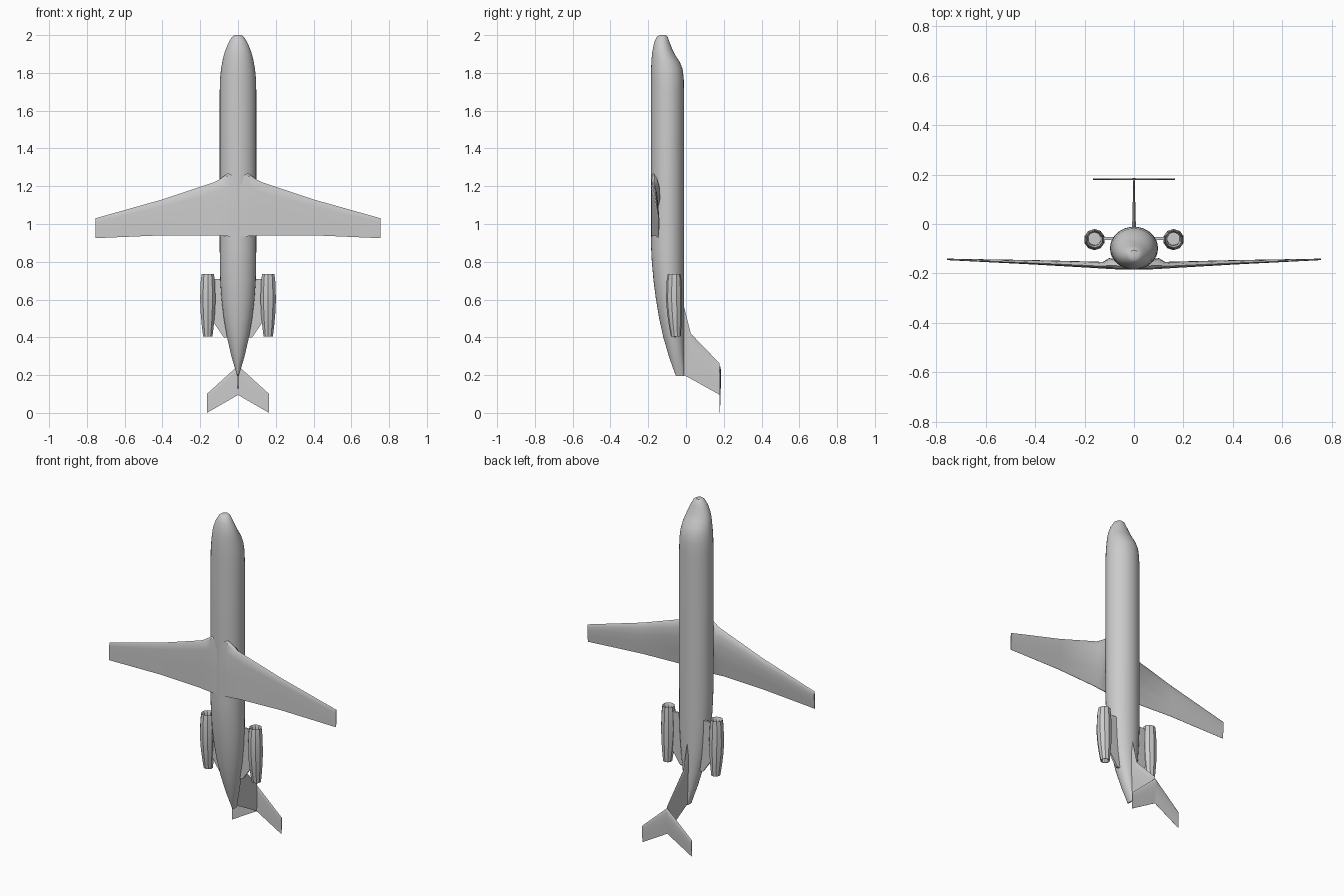
import bpy, bmesh, math
from mathutils import Vector

if "Cube" in bpy.data.objects:
    bpy.data.objects.remove(bpy.data.objects["Cube"])

grey = bpy.data.materials.new("light_grey")
grey.diffuse_color = (0.6, 0.6, 0.6, 1)
grey.use_nodes = True
grey.node_tree.nodes["Principled BSDF"].inputs["Base Color"].default_value = grey.diffuse_color


def loft(name, rings, angle=30, mirror=False, caps=True):
    """Skin a list of equal-length point rings and cap both ends."""
    bm = bmesh.new()
    rows = [[bm.verts.new(p) for p in r] for r in rings]
    n = len(rows[0])
    for a, b in zip(rows, rows[1:]):
        for i in range(n):
            j = (i + 1) % n
            bm.faces.new((a[i], a[j], b[j], b[i]))
    if caps:
        bm.faces.new(rows[0])
        bm.faces.new(rows[-1])
    if mirror:
        g = bmesh.ops.duplicate(bm, geom=bm.verts[:] + bm.edges[:] + bm.faces[:])
        for v in g["geom"]:
            if isinstance(v, bmesh.types.BMVert):
                v.co.x *= -1
    bmesh.ops.remove_doubles(bm, verts=bm.verts[:], dist=1e-6)
    bmesh.ops.recalc_face_normals(bm, faces=bm.faces[:])
    me = bpy.data.meshes.new(name)
    bm.to_mesh(me)
    bm.free()
    me.materials.append(grey)
    ob = bpy.data.objects.new(name, me)
    bpy.context.collection.objects.link(ob)
    bpy.ops.object.select_all(action="DESELECT")
    ob.select_set(True)
    bpy.context.view_layer.objects.active = ob
    bpy.ops.object.shade_smooth_by_angle(angle=math.radians(angle))
    return ob


def ellipse(cx, cy, z, rx, ry, n, turn=0.0):
    return [(cx + rx * math.cos(turn + 2 * math.pi * i / n),
             cy + ry * math.sin(turn + 2 * math.pi * i / n), z) for i in range(n)]


# Fuselage: z, half width, belly y, back y
stations = [
    (2.0, .018, -.142, -.106), (1.99, .032, -.155, -.097), (1.96, .050, -.169, -.086),
    (1.92, .067, -.177, -.070), (1.89, .076, -.181, -.054), (1.86, .083, -.183, -.034),
    (1.82, .090, -.185, -.018), (1.77, .095, -.185, -.012), (1.70, .097, -.185, -.011),
    (0.88, .097, -.185, -.011), (0.80, .096, -.181, -.011), (0.70, .094, -.172, -.011),
    (0.60, .087, -.159, -.011), (0.50, .075, -.142, -.011), (0.40, .058, -.120, -.011),
    (0.30, .035, -.091, -.011), (0.24, .017, -.070, -.011), (0.195, .004, -.053, -.011)]
loft("fuselage", [ellipse(0, (a + b) / 2, z, w, (b - a) / 2, 32) for z, w, a, b in stations], 40)

# Wing: aerofoil ring (chord fraction, height fraction) swept outward with dihedral
foil = [(0, .35), (.04, .7), (.15, .95), (.35, 1), (.65, .6), (1, .1),
        (1, 0), (.6, 0), (.2, 0), (.04, .1)]


def foil_ring(x, lead, trail, bottom, thick):
    return [(x, bottom + h * thick, lead + (trail - lead) * c) for c, h in foil]


wing = [(0.05, 1.27, .935, -.184, .040), (.10, 1.235, .938, -.182, .044),
        (.125, 1.222, .940, -.180, .027), (.40, 1.13, .940, -.164, .018),
        (.755, 1.03, .925, -.146, .006)]
loft("wings", [foil_ring(*s) for s in wing], 35, mirror=True)
loft("wing_centre", [foil_ring(x, 1.27, .935, -.184, .040) for x in (-.05, .05)])

# Engine nacelles: z, radius, y centre; turned inward at the intake and the exhaust
nacelle = [(.66, .026, -.060), (.715, .027, -.061), (.735, .034, -.062), (.70, .039, -.063),
           (.60, .043, -.063), (.52, .039, -.060), (.46, .033, -.057), (.405, .026, -.054),
           (.405, .021, -.054), (.44, .021, -.055)]
loft("engine_nacelles", [ellipse(.16, y, z, r, r, 10, math.pi / 10) for z, r, y in nacelle],
     25, mirror=True)


# Engine pylons
def slab(points, thick):
    """Two copies of an outline in the xz plane, shifted along y."""
    return [[(x, y + s * thick / 2, z) for x, y, z in points] for s in (-1, 1)]


loft("engine_pylons", slab([(.06, -.058, .71), (.13, -.058, .71), (.13, -.058, .48),
                            (.075, -.058, .40), (.03, -.058, .40)], .012), mirror=True)

# Tail fin: diamond-like sections from the root to the tip (y, leading z, trailing z, thickness)
fin = [(-.04, .62, .20, .016), (-.012, .57, .20, .016), (.025, .42, .181, .013),
       (.178, .262, .096, .006)]


def fin_ring(y, lead, trail, t):
    return [(s * t / 2, y, lead + (trail - lead) * c)
            for c, s in ((0, 0), (.2, 1), (.6, .8), (1, .1), (1, -.1), (.6, -.8), (.2, -1))]


loft("tail_fin", [fin_ring(*s) for s in fin])

# Swept tailplane on top of the fin
tail = [(0, .25, .095, .177, .008), (.165, .10, 0, .178, .005)]
loft("tailplane", [foil_ring(*s) for s in tail], 35, mirror=True)
